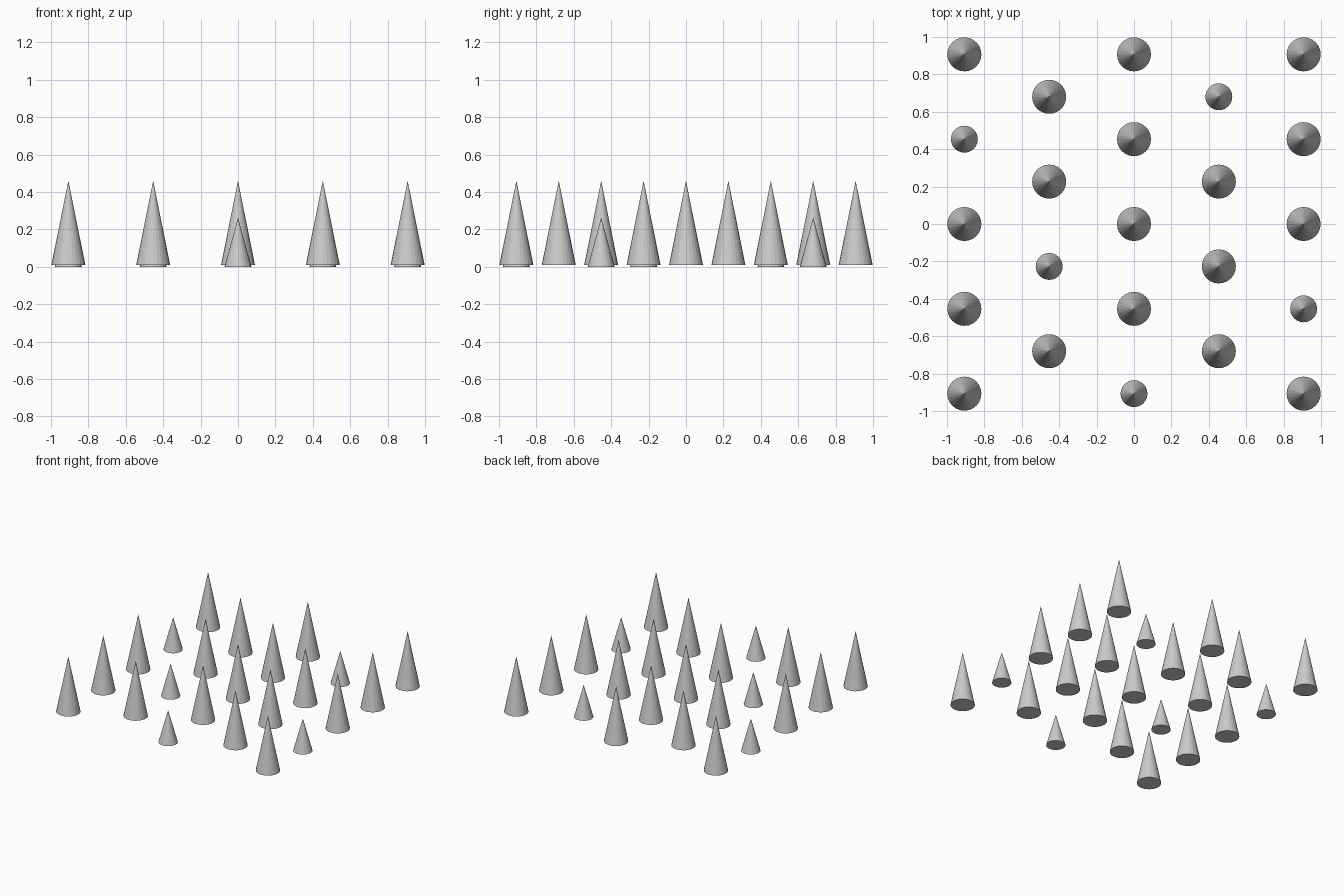
import bpy

if "Cube" in bpy.data.objects:
    bpy.data.objects.remove(bpy.data.objects["Cube"])

STEP = 0.4535          # column spacing; rows are half a step apart
SIDES = 24
# (column, half-row) places that hold a small cone
SMALL = {(0, 6), (1, 3), (2, 0), (3, 7), (4, 2)}


def cone(name, x, y, z, radius, height):
    bpy.ops.mesh.primitive_cone_add(vertices=SIDES, radius1=radius, radius2=0,
                                    depth=height, location=(x, y, z + height / 2))
    bpy.context.object.name = name


# Staggered field of tall cones with a few small ones
for col in range(5):
    for row in range(col % 2, 9, 2):
        x = (col - 2) * STEP
        y = (row - 4) * STEP / 2
        if (col, row) in SMALL:
            cone(f"small_cone_{col}_{row}", x, y, 0.0, 0.072, 0.263)
        else:
            cone(f"tall_cone_{col}_{row}", x, y, 0.009, 0.091, 0.451)
